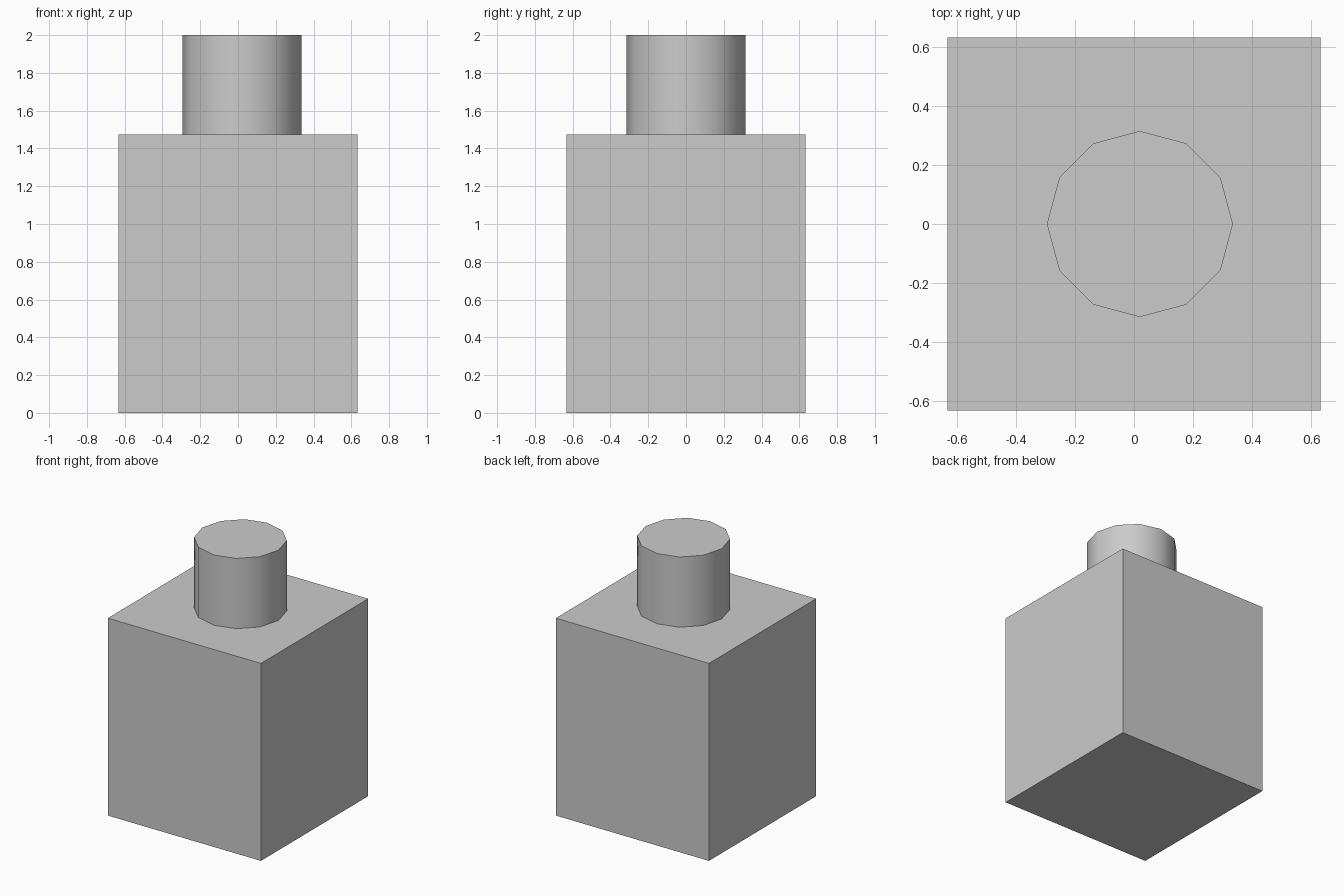
import bpy
import math

if "Cube" in bpy.data.objects:
    bpy.data.objects.remove(bpy.data.objects["Cube"])

BODY_W, BODY_H = 1.265, 1.475
NECK_R, NECK_X, TOP = 0.315, 0.02, 2.0

# Square body
bpy.ops.mesh.primitive_cube_add(size=1, location=(0, 0, BODY_H / 2))
body = bpy.context.object
body.name = "body"
body.scale = (BODY_W, BODY_W, BODY_H)
bpy.ops.object.transform_apply(location=False, rotation=False, scale=True)

# Twelve-sided neck, slightly off centre, standing on the body
bpy.ops.mesh.primitive_cylinder_add(
    vertices=12, radius=NECK_R, depth=TOP - BODY_H,
    location=(NECK_X, 0, (TOP + BODY_H) / 2))
neck = bpy.context.object
neck.name = "neck"
bpy.ops.object.shade_smooth_by_angle(angle=math.radians(40))
